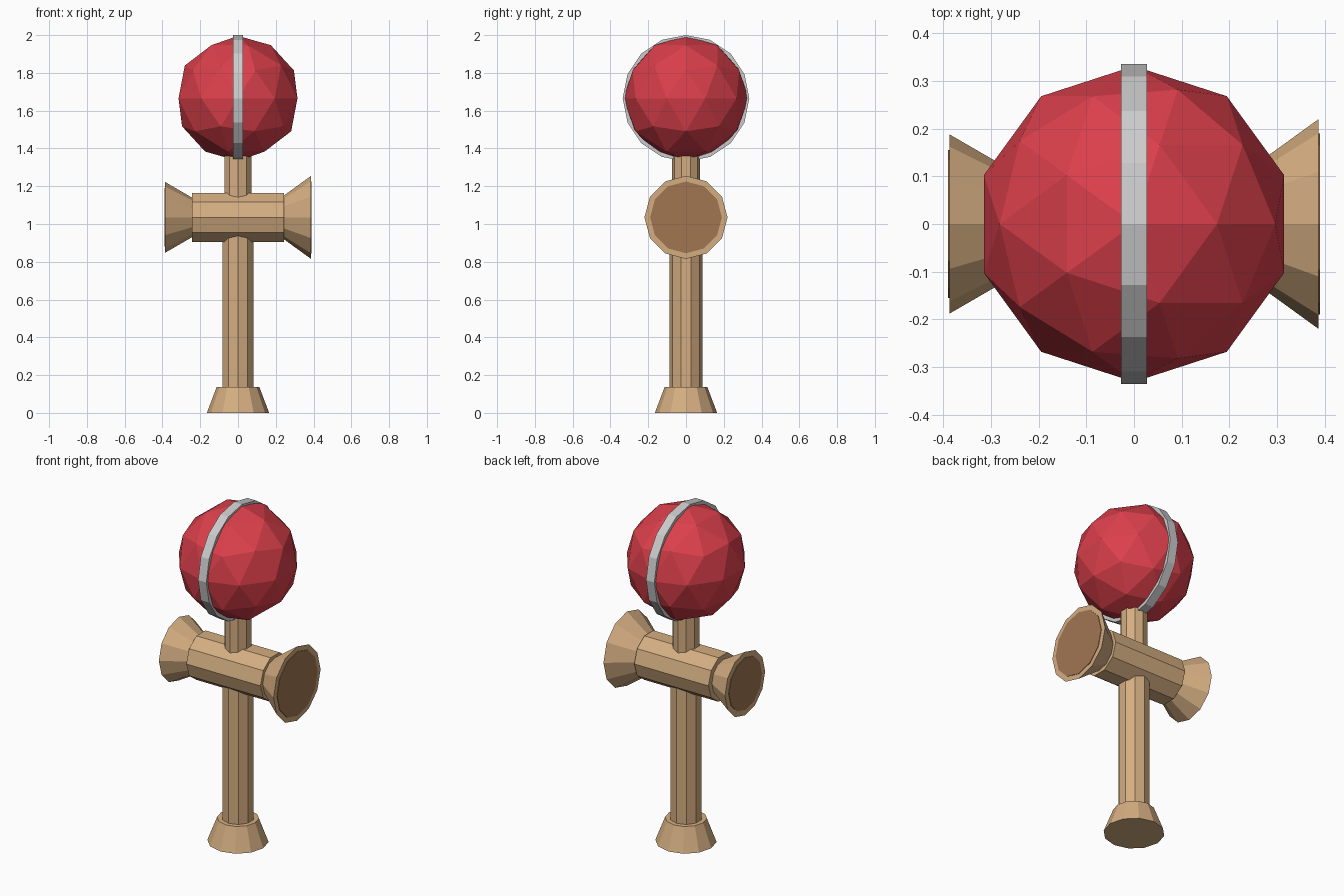
import bpy, bmesh
from math import sin, cos, tau

if "Cube" in bpy.data.objects:
    bpy.data.objects.remove(bpy.data.objects["Cube"])


def material(name, rgb):
    m = bpy.data.materials.new(name)
    m.diffuse_color = (*rgb, 1)
    m.use_nodes = True
    m.node_tree.nodes["Principled BSDF"].inputs["Base Color"].default_value = m.diffuse_color
    return m


WOOD = material("wood", (0.66, 0.42, 0.22))
DARK = material("dark_wood", (0.36, 0.18, 0.085))
RED = material("red", (0.71, 0.05, 0.07))


def add_object(name, bm, mat=None):
    bmesh.ops.recalc_face_normals(bm, faces=bm.faces)
    mesh = bpy.data.meshes.new(name)
    bm.to_mesh(mesh)
    bm.free()
    if mat:
        mesh.materials.append(mat)
    ob = bpy.data.objects.new(name, mesh)
    bpy.context.collection.objects.link(ob)
    return ob


def frustum(name, axis, a, b, ra, rb, sides, mat=None, height=0.0):
    """Flat-sided solid along x or z, from a (radius ra) to b (radius rb)."""
    bm = bmesh.new()
    rings = []
    for t, r in ((a, ra), (b, rb)):
        ring = []
        for i in range(sides):
            y, w = r * cos(tau * i / sides), r * sin(tau * i / sides)
            ring.append(bm.verts.new((t, y, w + height) if axis == "x" else (w, y, t)))
        rings.append(ring)
        bm.faces.new(ring)
    for i in range(sides):
        j = (i + 1) % sides
        bm.faces.new((rings[0][i], rings[0][j], rings[1][j], rings[1][i]))
    return add_object(name, bm, mat)


BAR_Z = 1.035
BALL_Z = 1.665

# Upright: base cup, handle and spike
frustum("base_cup", "z", 0, 0.137, 0.165, 0.113, 12, WOOD)
frustum("handle", "z", 0.07, 1.0, 0.087, 0.087, 10, WOOD)
frustum("spike", "z", 1.05, 1.38, 0.075, 0.075, 10, WOOD)

# Crossbar with a small cup on the left and a large one on the right
frustum("crossbar", "x", -0.243, 0.243, 0.137, 0.137, 10, WOOD, BAR_Z)
for side, s, r_in, r_out, r_dish in (("left", -1, 0.10, 0.188, 0.155),
                                     ("right", 1, 0.11, 0.22, 0.19)):
    frustum(side + "_cup", "x", s * 0.235, s * 0.387, r_in, r_out, 12, WOOD, BAR_Z)
    frustum(side + "_dish", "x", s * 0.37, s * 0.39, r_dish, r_dish, 12, DARK, BAR_Z)

# Faceted ball with a band around it
ball = bmesh.new()
bmesh.ops.create_icosphere(ball, subdivisions=2, radius=0.331)
bmesh.ops.translate(ball, verts=ball.verts, vec=(0, 0, BALL_Z))
add_object("ball", ball, RED)
frustum("ball_band", "x", -0.027, 0.027, 0.335, 0.335, 16, None, BALL_Z)
